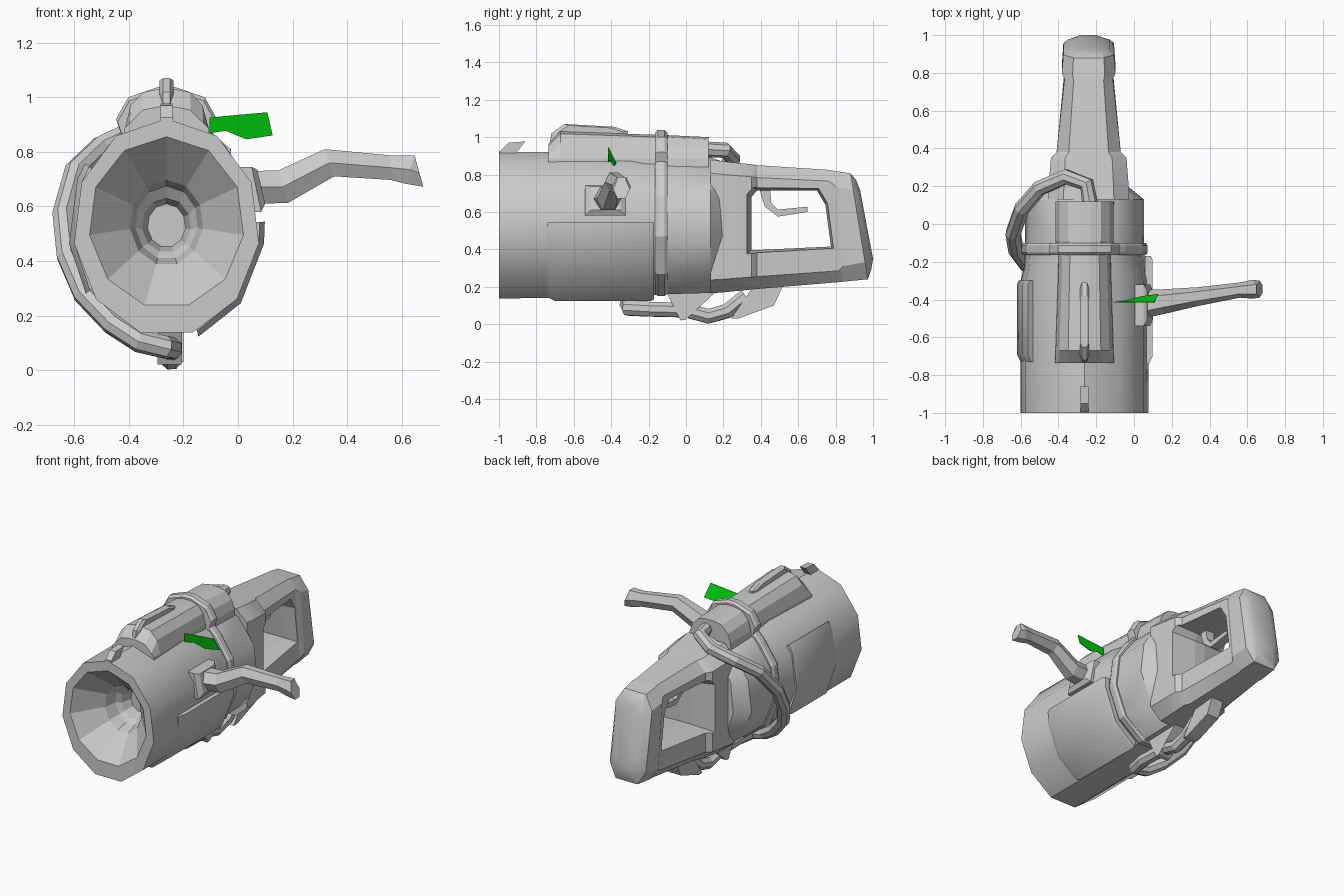
import bpy, bmesh
from math import sin, cos, radians
from mathutils import Vector

if "Cube" in bpy.data.objects:
    bpy.data.objects.remove(bpy.data.objects["Cube"])

CX, CZ, N = -0.262, 0.522, 11      # barrel axis and side count


def loft(name, sections, smooth=None):
    """Skin a row of equal-length closed sections and cap both ends."""
    bm = bmesh.new()
    rings = [[bm.verts.new(p) for p in s] for s in sections]
    n = len(rings[0])
    for a, b in zip(rings, rings[1:]):
        for i in range(n):
            j = (i + 1) % n
            bm.faces.new((a[i], a[j], b[j], b[i]))
    bm.faces.new(rings[0])
    bm.faces.new(rings[-1])
    bmesh.ops.recalc_face_normals(bm, faces=bm.faces)
    me = bpy.data.meshes.new(name)
    bm.to_mesh(me)
    bm.free()
    ob = bpy.data.objects.new(name, me)
    bpy.context.collection.objects.link(ob)
    if smooth:
        bpy.ops.object.select_all(action='DESELECT')
        ob.select_set(True)
        bpy.context.view_layer.objects.active = ob
        bpy.ops.object.shade_smooth_by_angle(angle=radians(smooth))
    return ob


def ell(t, y, rx, rz, cz=CZ):
    t = radians(t)
    return Vector((CX + rx * sin(t), y, cz + rz * cos(t)))


def ring(y, rx, rz, cz=CZ):
    return [ell(360 * i / N, y, rx, rz, cz) for i in range(N)]


def side_prism(name, yz, hw, top_hw=None, x=CX):
    """Side profile (y, z) given a thickness in x; optional narrower faces."""
    c = Vector((sum(p[0] for p in yz), sum(p[1] for p in yz))) / len(yz)

    def sec(dx, k):
        return [(x + dx, c.x + (y - c.x) * k, c.y + (z - c.y) * k) for y, z in yz]
    if top_hw:
        return loft(name, [sec(-hw, .85), sec(-top_hw, 1), sec(top_hw, 1), sec(hw, .85)])
    return loft(name, [sec(-hw, 1), sec(hw, 1)])


# Barrel with flared, faceted bore
barrel = loft("barrel", [ring(.20, .23, .345), ring(.13, .318, .37), ring(-.13, .318, .378),
                         ring(-.22, .322, .385), ring(-.30, .342, .398), ring(-1, .342, .400),
                         ring(-1, .285, .315, .54), ring(-.84, .135, .158, .54),
                         ring(-.76, .115, .135, .54), ring(-.73, .09, .10, .53),
                         ring(-.66, .07, .08, .53)], smooth=36)
for p in barrel.data.polygons:
    if p.center.y < -.65 and p.normal.dot(p.center - Vector((CX, p.center.y, CZ))) < 0:
        p.use_smooth = False


# Side armour pads wrapped on the barrel
def pad(name, angles, y0, y1):
    def sec(y, k):
        return ([ell(a, y, .32, .375) for a in angles]
                + [ell(a, y, .342 * k, .4 * k) for a in reversed(angles)])
    loft(name, [sec(y0, 1.0), sec(y0 + .04, 1.055), sec(y1 - .02, 1.055), sec(y1, 1.03)], 36)


pad("right_pad", [87, 98, 131, 161], -.74, -.17)
pad("left_pad", [-56, -65, -98, -125], -.73, -.30)


# Top housing and its ridge
def housing(y, zt, w, b=.80):
    half = [(w, b), (w * .97, .885), (w * .84, zt - .06), (w * .55, zt - .012), (w * .18, zt)]
    pts = half + [(-x, z) for x, z in reversed(half)]
    return [(CX + x, y, z) for x, z in pts]


loft("top_housing", [housing(-.735, .965, .160), housing(-.67, 1.03, .157),
                     housing(-.15, 1.012, .14), housing(-.09, 1.01, .157),
                     housing(.12, 1.0, .157)])
side_prism("top_ridge", [(-.73, .95), (-.72, 1.02), (-.65, 1.07), (-.38, 1.055), (-.31, 1.03),
                         (-.31, .97)], .025, .012)
side_prism("front_sight", [(-.998, .90), (-.995, .925), (-.95, .97), (-.86, .977), (-.92, .90)], .022)


# Strap band round barrel and housing
def band(y, k):
    half = [(.03, 1.038), (.14, 1.0), (.185, .92), (.168, .87)]
    pts = [Vector((CX + x, y, z)) for x, z in half]
    pts += [ell(a, y, .338, .388) for a in (40, 65.5, 98, 131, 163.6)]
    pts += [Vector((2 * CX - p.x, y, p.z)) for p in reversed(pts)]
    c = Vector((CX, y, .56))
    return [c + (p - c) * k for p in pts]


loft("strap_band", [band(-.165, .97), band(-.15, 1), band(-.115, 1), band(-.10, .97)])


# Rear grip: tapered octagonal loft with a hand hole
GX = -.24


def grip(yt, yb, zt, zb, w, c=.10, k=.62):
    half = [(k, 0), (1, c), (1, 1 - c), (k, 1)]
    pts = half + [(-x, f) for x, f in reversed(half)]
    return [(GX + x * w, yb + (yt - yb) * f, zb + (zt - zb) * f) for x, f in pts]


handle = loft("rear_handle", [
    grip(.13, .13, .88, .165, .215), grip(.20, .20, .87, .17, .212),
    grip(.35, .35, .855, .185, .20), grip(.38, .38, .85, .188, .17),
    grip(.76, .82, .825, .225, .128), grip(.79, .85, .82, .228, .142, .14, .6),
    grip(.88, .972, .806, .24, .134, .16, .6), grip(.91, .99, .77, .29, .112, .18, .6),
    grip(.93, 1.0, .72, .35, .07, .18, .6)], smooth=28)
hole = [(.35, .68), (.38, .715), (.70, .715), (.745, .64), (.775, .415), (.35, .395)]


def hole_sec(x, k):
    return [(GX + x, .56 + (y - .56) * k, .56 + (z - .56) * k) for y, z in hole]


cutter = loft("hole_cutter", [hole_sec(-.25, 1.15), hole_sec(-.04, 1), hole_sec(.04, 1),
                              hole_sec(.25, 1.15)])
cutter.hide_render = True
mod = handle.modifiers.new("hand_hole", 'BOOLEAN')
mod.operation, mod.solver, mod.object = 'DIFFERENCE', 'EXACT', cutter
dg = bpy.context.evaluated_depsgraph_get()
cut_mesh = bpy.data.meshes.new_from_object(handle.evaluated_get(dg))
handle.modifiers.clear()
handle.data = cut_mesh
bpy.data.objects.remove(cutter)

# Trigger inside the hand hole
side_prism("trigger", [(.39, .73), (.42, .63), (.49, .575), (.65, .60), (.65, .628), (.49, .612),
                       (.455, .65), (.45, .73)], .03, x=GX)

# Lugs under the body
side_prism("front_lug", [(-.12, .2), (-.03, .02), (0, .025), (.19, .2)], .045, x=-.25)
side_prism("rear_lug", [(.24, .03), (.28, .03), (.47, .1), (.53, .23), (.38, .23)], .045, x=-.245)

# Hose from the housing round the left side to the lugs
path = [(-.23, .09, .935), (-.25, .21, .93), (-.36, .25, .885), (-.50, .19, .82), (-.595, .08, .73),
        (-.64, -.05, .57), (-.625, -.14, .42), (-.565, -.22, .28), (-.46, -.28, .17),
        (-.36, -.315, .105), (-.27, -.31, .085), (-.245, -.2, .08), (-.245, 0, .075),
        (-.245, .12, .042), (-.245, .22, .07), (-.245, .32, .15)]
cu = bpy.data.curves.new("hose_path", 'CURVE')
cu.dimensions = '3D'
cu.bevel_depth, cu.bevel_resolution, cu.use_fill_caps = .042, 2, True
sp = cu.splines.new('POLY')
sp.points.add(len(path) - 1)
for pt, co in zip(sp.points, path):
    pt.co = (*co, 1)
tmp = bpy.data.objects.new("hose_path", cu)
bpy.context.collection.objects.link(tmp)
dg = bpy.context.evaluated_depsgraph_get()
hose = bpy.data.objects.new("hose", bpy.data.meshes.new_from_object(tmp.evaluated_get(dg)))
bpy.context.collection.objects.link(hose)
bpy.data.objects.remove(tmp)
hose.data.shade_flat()


# Side lever: base block and bent hexagonal arm
def lever(x, y, z, hy, hz, lean=0):
    return [(x + lean * sin(radians(60 * i)), y + hy * cos(radians(60 * i)),
             z + hz * sin(radians(60 * i)) * 1.15) for i in range(6)]


def plate(x, y0, y1, z0, z1, tilt):
    return [(x + tilt, y0, z0), (x + tilt, y1, z0), (x, y1, z1), (x, y0, z1)]


loft("lever_base", [plate(-.02, -.54, -.32, .58, .745, .06), plate(.05, -.54, -.32, .58, .745, .035),
                    plate(.07, -.51, -.35, .61, .735, .03)])
loft("lever_arm", [lever(.05, -.425, .67, .075, .06), lever(.165, -.41, .672, .065, .06, -.02),
                   lever(.335, -.385, .76, .05, .05, -.02), lever(.56, -.35, .742, .04, .045),
                   lever(.63, -.345, .735, .05, .052, .02), lever(.665, -.345, .722, .045, .05, -.017)])

# Green flag: thin twisted sheet
flag = [(-.105, .925), (-.105, .868), (-.045, .877), (.03, .846), (.127, .86), (.108, .945), (-.04, .932)]
flag_ob = loft("green_flag", [[(x, -.415 + (x + .105) / .23 * (.945 - z) * .5 + d, z) for x, z in flag]
                              for d in (-.002, .002)])
mat = bpy.data.materials.new("green")
mat.diffuse_color = (.0, .72, .005, 1)
mat.use_nodes = True
mat.node_tree.nodes["Principled BSDF"].inputs["Base Color"].default_value = mat.diffuse_color
flag_ob.data.materials.append(mat)
